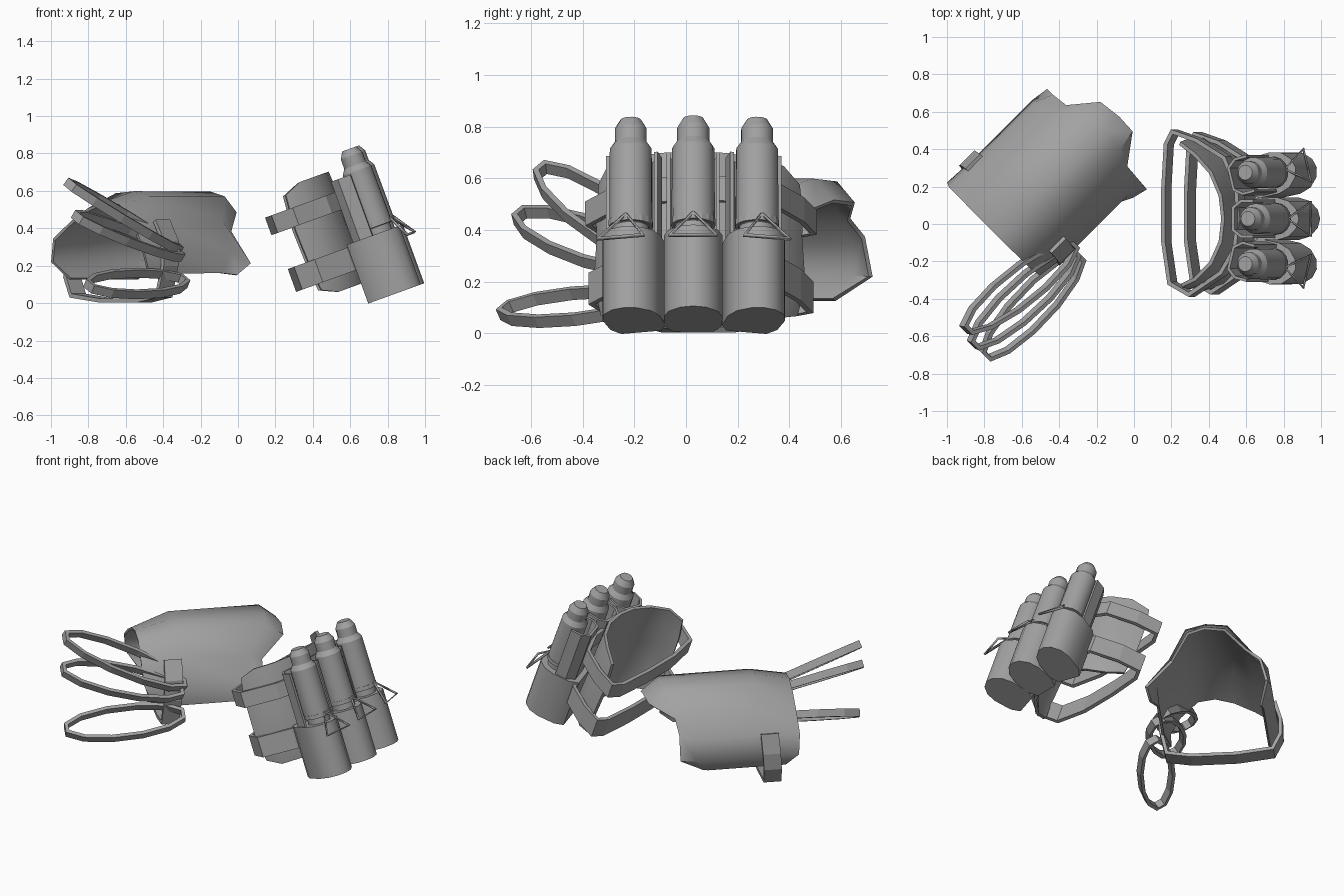
import bpy, bmesh, math
from mathutils import Matrix, Vector

if "Cube" in bpy.data.objects:
    bpy.data.objects.remove(bpy.data.objects["Cube"])

R = math.sqrt(0.5)

GREY = bpy.data.materials.new("dark_grey")
GREY.diffuse_color = (.36, .36, .36, 1)
GREY.use_nodes = True
GREY.node_tree.nodes["Principled BSDF"].inputs["Base Color"].default_value = GREY.diffuse_color


def frame(x, y, z, origin):
    m = Matrix((x, y, z)).transposed().to_4x4()
    m.translation = origin
    return m


# Arm guard frame: length, across, up. Cuff frame: outward, across, up (tilted).
GUARD = frame((-R, -R, 0), (R, -R, 0), (0, 0, 1), (0, 0, 0))
CUFF = frame((.94, 0, .341), (0, 1, 0), (-.341, 0, .94), (.86, .028, .057))


def make(name, bm, mat, thick=0, angle=35):
    bmesh.ops.recalc_face_normals(bm, faces=bm.faces)
    me = bpy.data.meshes.new(name)
    bm.to_mesh(me)
    bm.free()
    me.materials.append(GREY)
    ob = bpy.data.objects.new(name, me)
    bpy.context.collection.objects.link(ob)
    ob.matrix_world = mat
    bpy.ops.object.select_all(action='DESELECT')
    bpy.context.view_layer.objects.active = ob
    ob.select_set(True)
    if thick:
        mod = ob.modifiers.new("thickness", 'SOLIDIFY')
        mod.thickness = thick
        mod.offset = 0
        mod.use_even_offset = True
        bpy.ops.object.modifier_apply(modifier=mod.name)
    if angle:
        bpy.ops.object.shade_smooth_by_angle(angle=math.radians(angle))
    return ob


def loft(name, rows, mat, thick=0, closed=False, caps=False, angle=35):
    bm = bmesh.new()
    vs = [[bm.verts.new(p) for p in row] for row in rows]
    n = len(vs[0])
    for a, b in zip(vs, vs[1:]):
        for i in range(n if closed else n - 1):
            j = (i + 1) % n
            bm.faces.new((a[i], a[j], b[j], b[i]))
    if caps:
        bm.faces.new(vs[0])
        bm.faces.new(vs[-1])
    return make(name, bm, mat, thick, angle)


def strap(name, path, width, mat, thick=.02, closed=False):
    w = Vector(width) / 2
    rows = [[Vector(p) - w for p in path], [Vector(p) + w for p in path]]
    return loft(name, rows, mat, thick, closed, angle=0)


# ---- Arm guard: arched shell, broad on top, drooping at both ends (across, up) ----
far = [(-.79, .13), (-.855, .22), (-.83, .34), (-.70, .43), (-.57, .50), (-.45, .535),
       (-.34, .52), (-.23, .41), (-.17, .29), (-.18, .17)]
mid = [(-.79, .13), (-.845, .22), (-.825, .35), (-.72, .47), (-.59, .58), (-.46, .59),
       (-.34, .565), (-.23, .43), (-.14, .27), (-.15, .16)]
near = [(-.78, .13), (-.83, .22), (-.79, .37), (-.70, .44), (-.585, .50), (-.46, .51),
        (-.36, .48), (-.25, .38), (-.09, .21), (-.11, .15)]
far_s = [.48, .55, .56, .56, .56, .56, .56, .56, .55, .50]
back_s = [.33] * 10
front_s = [0, -.08, -.09, -.11, -.23, -.24, -.23, -.11, -.08, -.02]
near_s = [-.03, -.18, -.18, -.19, -.33, -.345, -.34, -.19, -.18, -.10]
rows = [[(s, t, z) for s, (t, z) in zip(ss, sec)]
        for ss, sec in ((far_s, far), (back_s, mid), (front_s, mid), (near_s, near))]
loft("arm_guard_shell", rows, GUARD, .016, angle=45)

# Strap passing under the guard
under = [(-.835, .36), (-.87, .24), (-.87, .14), (-.82, .04), (-.6, .014),
         (-.32, .014), (-.17, .04), (-.135, .2), (-.14, .33), (-.21, .44)]
strap("arm_guard_strap", [(.37 + .06 * (.4 - z), t, z) for t, z in under], (.11, 0, 0), GUARD, .022)

# Three finger loops
loops = [((.67, -.195, .465), (.37, -.04, .17)),
         ((.695, -.135, .36), (.375, -.015, .10)),
         ((.69, -.075, .105), (.375, .01, -.015))]
for i, (c, long) in enumerate(loops):
    c, long = Vector(c), Vector(long)
    short = Vector((0, .85, -.5)) * .112
    normal = long.cross(short).normalized()
    path = []
    for k in range(12):
        a = 2 * math.pi * (k + .5) / 12
        path.append(c + long * math.cos(a) + short * math.sin(a))
    strap(f"finger_loop_{i + 1}", path, normal * .048, GUARD, .022, True)

# ---- Cuff: curved plate open at the back ----
plate = [(-.40, -.375), (-.29, -.34), (-.20, -.25), (-.145, -.13), (-.13, 0), (-.145, .13),
         (-.20, .26), (-.29, .36), (-.41, .425)]
rows = []
for b, grow, end in ((.115, .93, .03), (.25, 1, .0), (.45, .97, .0), (.6, .98, .0), (.735, .95, .02)):
    rows.append([(a + (end if i in (0, 8) else 0) - (1 - grow) * .25, y * grow,
                  b - .04 * (i in (0, 8)) * (1 if b > .5 else -1))
                 for i, (a, y) in enumerate(plate)])
loft("cuff_plate", rows, CUFF, .02)

# Cuff straps
ring = [(-.475, .465), (-.34, .42), (-.18, .325), (-.11, .16), (-.10, 0), (-.12, -.16),
        (-.2, -.29), (-.38, -.405), (-.49, -.345), (-.525, -.12), (-.525, .15), (-.51, .40)]
strap("upper_cuff_strap", [(a, y, .57) for a, y in ring], (0, 0, .10), CUFF, .022, True)
strap("lower_cuff_strap", [(a * .97 + .005, y * .97, .255) for a, y in ring], (0, 0, .13), CUFF, .022, True)

# ---- Three bottles in pouches ----
pouch = [(-.144, -.08), (-.09, -.11), (.02, -.114), (.085, -.095), (.13, -.05), (.144, 0)]
pouch += [(a, -y) for a, y in reversed(pouch[:-1])]
bottle = [(.07, .30), (.07, .37), (.084, .39), (.082, .69), (.062, .72), (.062, .775), (.04, .812)]
N = 16
circle = [(math.cos(2 * math.pi * k / N), math.sin(2 * math.pi * k / N)) for k in range(N)]
sleeve = [(.01, .095), (-.06, .095), (-.105, .06), (-.105, -.06), (-.06, -.095), (.01, -.095)]
for side, y, out, yaw in (("left", -.235, -.015, -14), ("middle", 0, 0, 0), ("right", .24, -.015, 14)):
    m = CUFF @ Matrix.Translation((out, y, 0)) @ Matrix.Rotation(math.radians(yaw), 4, 'Z')
    loft(side + "_pouch", [[(a, w, b) for a, w in pouch] for b in (0, .335)], m, closed=True, caps=True)
    loft(side + "_bottle", [[(.028 + r * c, r * s, b) for c, s in circle] for r, b in bottle],
         m, closed=True, caps=True, angle=30)
    strap(side + "_bottle_sleeve", [(a, w, .5) for a, w in sleeve], (0, 0, .36), m, .015)
    strap(side + "_bottle_collar", [(.028 + .08 * c, .08 * s, .385) for c, s in circle],
          (0, 0, .025), m, .012, True)
    # Triangular pull ring
    cu = bpy.data.curves.new(side + "_pull_ring", 'CURVE')
    cu.dimensions = '3D'
    cu.bevel_depth = .009
    cu.bevel_resolution = 0
    cu.materials.append(GREY)
    sp = cu.splines.new('POLY')
    sp.points.add(2)
    for p, co in zip(sp.points, ((.105, 0, .40), (.19, -.09, .275), (.19, .09, .275))):
        p.co = (*co, 1)
    sp.use_cyclic_u = True
    ob = bpy.data.objects.new(side + "_pull_ring", cu)
    bpy.context.collection.objects.link(ob)
    ob.matrix_world = m
